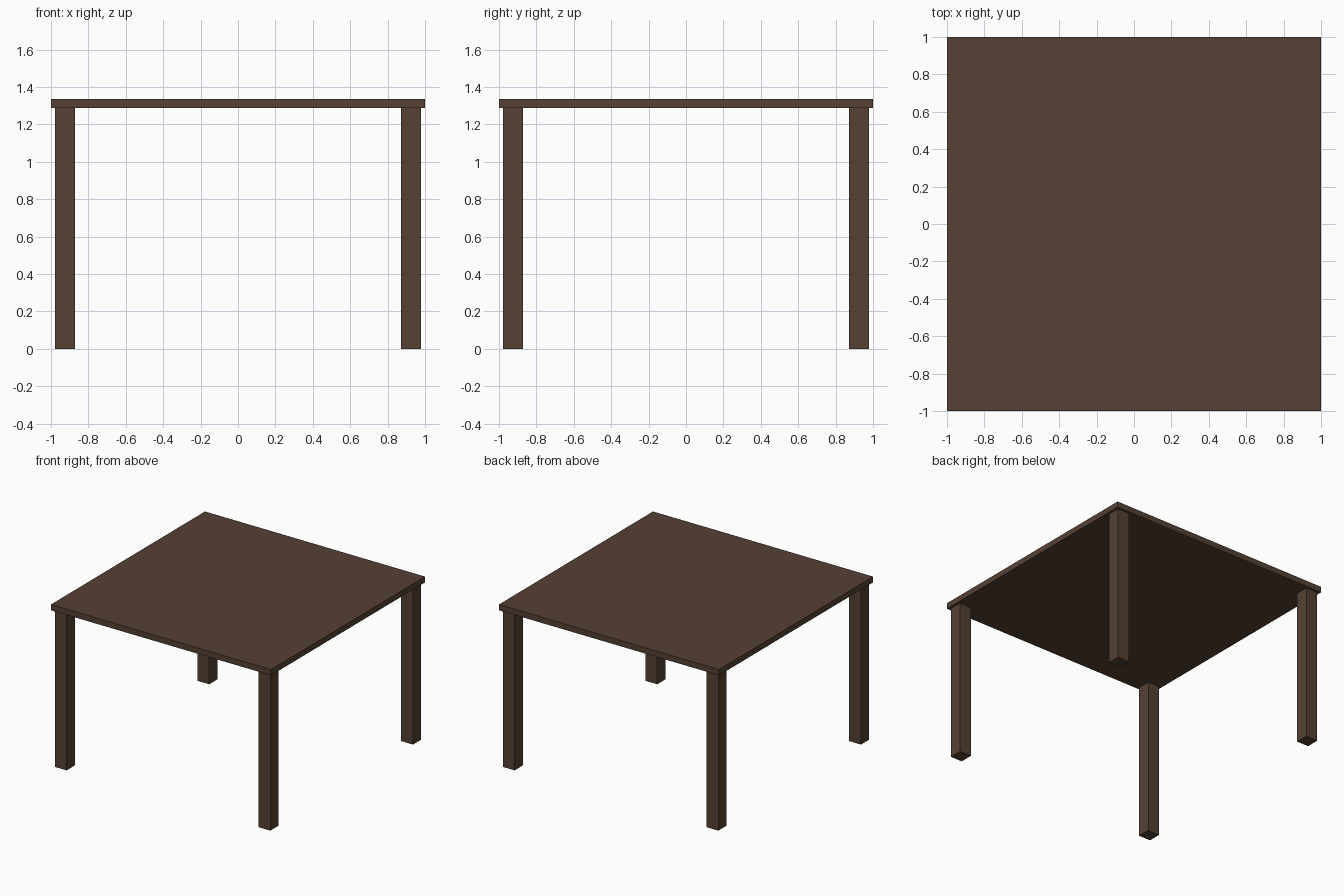
import bpy

if "Cube" in bpy.data.objects:
    bpy.data.objects.remove(bpy.data.objects["Cube"])

# Dark brown wood for the whole table
wood = bpy.data.materials.new("dark_brown_wood")
wood.diffuse_color = (0.089, 0.052, 0.034, 1.0)
wood.use_nodes = True
wood.node_tree.nodes["Principled BSDF"].inputs["Base Color"].default_value = wood.diffuse_color


def box(name, center, size):
    bpy.ops.mesh.primitive_cube_add(size=1, location=center)
    obj = bpy.context.object
    obj.name = name
    obj.scale = size
    bpy.ops.object.transform_apply(location=False, rotation=False, scale=True)
    obj.data.materials.append(wood)
    return obj


TOP_Z, UNDER_Z = 1.337, 1.289
LEG, LEG_POS = 0.107, 0.926

# Square table top
box("table_top", (0, 0, (TOP_Z + UNDER_Z) / 2), (2, 2, TOP_Z - UNDER_Z))

# Four square legs, slightly inset from the corners
for side, sx in (("left", -1), ("right", 1)):
    for end, sy in (("front", -1), ("back", 1)):
        box(f"{end}_{side}_leg", (sx * LEG_POS, sy * LEG_POS, UNDER_Z / 2),
            (LEG, LEG, UNDER_Z))
